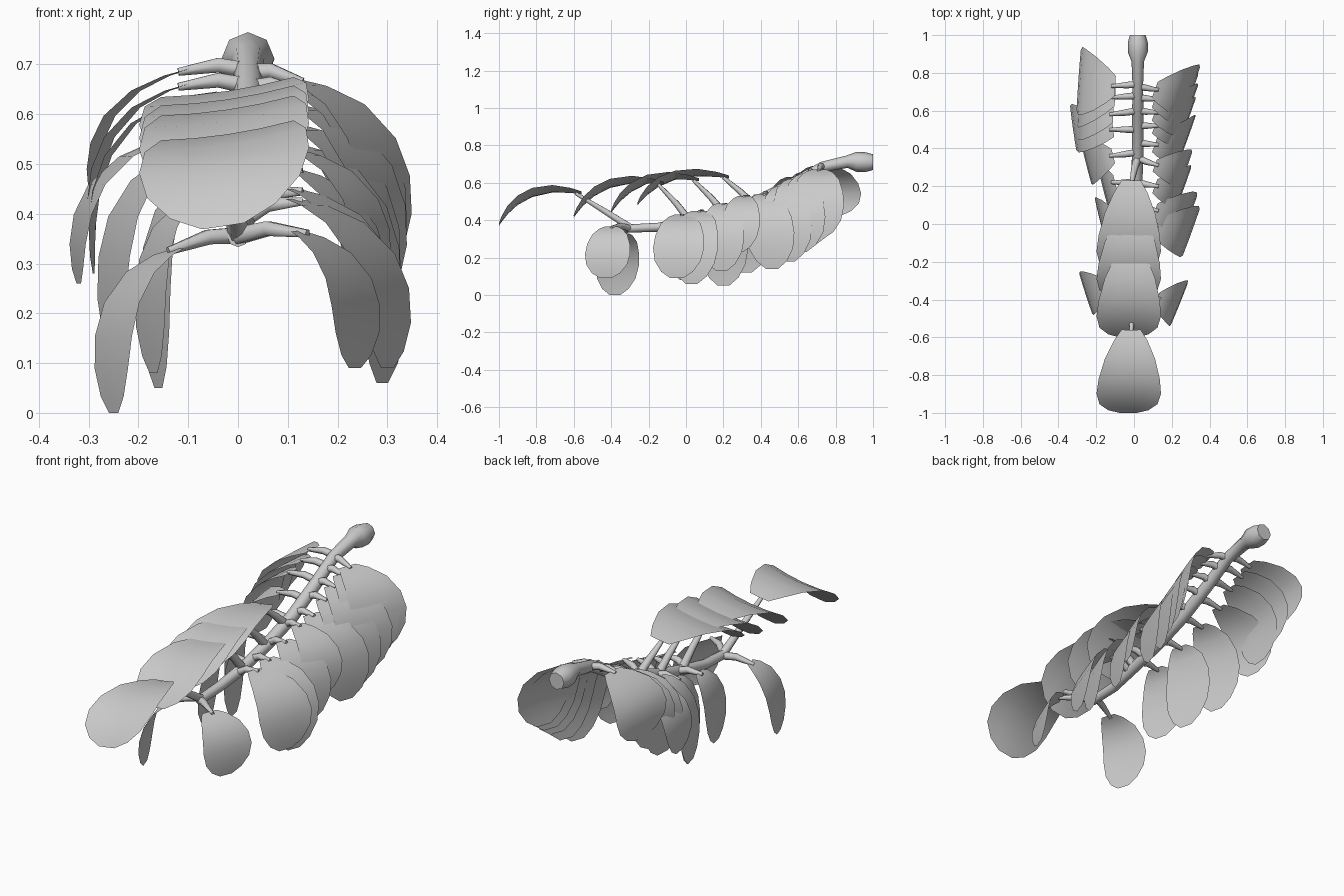
import bpy, bmesh, math
from mathutils import Vector as V

if "Cube" in bpy.data.objects:
    bpy.data.objects.remove(bpy.data.objects["Cube"])

def material(name, c):
    m = bpy.data.materials.new(name)
    m.diffuse_color = (c, c, c, 1)
    m.use_nodes = True
    m.node_tree.nodes["Principled BSDF"].inputs["Base Color"].default_value = m.diffuse_color
    return m

GREY = material("pale grey", 0.6)

def finish(name, bm, angle=50):
    me = bpy.data.meshes.new(name)
    bm.to_mesh(me)
    bm.free()
    me.materials.append(GREY)
    ob = bpy.data.objects.new(name, me)
    bpy.context.collection.objects.link(ob)
    bpy.ops.object.select_all(action='DESELECT')
    ob.select_set(True)
    bpy.context.view_layer.objects.active = ob
    bpy.ops.object.shade_smooth_by_angle(angle=math.radians(angle))

def tube(name, pts, radii, sides=6):
    """Tapered tube through points, capped at both ends."""
    bm = bmesh.new()
    pts = [V(p) for p in pts]
    rings = []
    for i, p in enumerate(pts):
        d = (pts[min(i + 1, len(pts) - 1)] - pts[max(i - 1, 0)]).normalized()
        a = d.cross(V((0, 0, 1))).normalized()
        b = a.cross(d)
        rings.append([bm.verts.new(p + radii[i] * (a * math.cos(t) + b * math.sin(t)))
                      for t in [2 * math.pi * k / sides for k in range(sides)]])
    for r, s in zip(rings, rings[1:]):
        for k in range(sides):
            bm.faces.new((r[k], r[(k + 1) % sides], s[(k + 1) % sides], s[k]))
    bm.faces.new(rings[0])
    bm.faces.new(rings[-1])
    bmesh.ops.recalc_face_normals(bm, faces=bm.faces)
    finish(name, bm, 62)

# half width of a leaf along its length (base to rounded tip)
OUTLINE = [(0, .3), (.1, .52), (.28, .78), (.5, .95), (.68, 1), (.83, .9), (.94, .62), (1, .25)]

def leaf(name, base, ctrl, tip, across, width, cup):
    """Leaf blade: curved midrib, rounded outline, cupped cross-section."""
    bm = bmesh.new()
    base, ctrl, tip, across = V(base), V(ctrl), V(tip), V(across).normalized()
    rows = []
    for t, w in OUTLINE:
        p = base * (1 - t) ** 2 + ctrl * 2 * t * (1 - t) + tip * t * t
        d = ((ctrl - base) * (1 - t) + (tip - ctrl) * t).normalized()
        n = d.cross(across).normalized()
        rows.append([bm.verts.new(p + across * (u * w * width / 2) - n * (cup * (u * w) ** 2))
                     for u in (-1, -.5, 0, .5, 1)])
    for r, s in zip(rows, rows[1:]):
        for k in range(4):
            bm.faces.new((r[k], r[k + 1], s[k + 1], s[k]))
    finish(name, bm, 80)

# main stem with swollen end
STEM = [(0, -.31, .355), (0, -.15, .362), (.01, 0, .39), (.015, .2, .44), (.02, .4, .51),
        (.02, .58, .6), (.02, .73, .685), (.02, .86, .712), (.02, .91, .712),
        (.02, .96, .71), (.02, 1, .71)]
tube("main_stem", STEM, [.022, .024, .026, .029, .031, .03, .028, .033, .053, .053, .042], 8)

def stem_at(y):
    for a, b in zip(STEM, STEM[1:]):
        if a[1] <= y <= b[1]:
            return V(a).lerp(V(b), (y - a[1]) / (b[1] - a[1]))
    return V(STEM[0])

# side leaves: stem y, base (x, y, z), tip (x, y, z), blade angle, width
RIGHT = [
    (.73, .11, .71, .67, .30, .70, .30, 20, .30),
    (.67, .11, .66, .65, .29, .66, .27, 20, .30),
    (.60, .11, .59, .62, .29, .61, .23, 20, .30),
    (.52, .11, .52, .58, .28, .55, .18, 20, .28),
    (.43, .11, .42, .54, .28, .46, .14, 20, .28),
    (.35, .11, .31, .53, .27, .28, .23, 20, .22),
    (.22, .11, .20, .49, .26, .19, .13, 20, .25),
    (.10, .11, .07, .45, .29, .03, .06, 20, .27),
    (-.02, .11, -.02, .43, .30, -.05, .09, 20, .29),
    (-.30, .12, -.40, .365, .235, -.43, .09, 22, .26)]
LEFT = [
    (.74, -.10, .73, .69, -.29, .77, .42, -4, .36),
    (.68, -.10, .67, .66, -.29, .67, .34, -4, .32),
    (.60, -.11, .58, .63, -.29, .60, .28, -3, .30),
    (.50, -.11, .50, .56, -.32, .51, .26, 8, .26),
    (.38, -.11, .36, .52, -.25, .32, .12, 14, .26),
    (.22, -.10, .22, .46, -.16, .20, .05, 14, .26),
    (.06, -.10, .04, .42, -.17, 0, .08, 14, .26),
    (-.28, -.12, -.34, .33, -.25, -.38, .0, 18, .24)]
for side, rows in (("right", RIGHT), ("left", LEFT)):
    s = 1 if side == "right" else -1
    for i, (sy, bx, by, bz, tx, ty, tz, ang, w) in enumerate(rows, 1):
        root, base, tip = stem_at(sy), V((bx, by, bz)), V((tx, ty, tz))
        a = math.radians(ang)
        ctrl = (tx + s * .035, (by + ty) / 2, bz - .05)
        mid = root.lerp(base, .5) + V((0, 0, .01))
        tube(f"{side}_stalk_{i}", [root, mid, base + V((s * .02, 0, -.005))], [.019, .017, .009])
        leaf(f"{side}_leaf_{i}", base, ctrl, tip, (s * math.sin(a), math.cos(a), 0), w, .002 * s)

# upper leaves arching toward the front: stem y, base (y, z), tip (y, z)
TOP = [(.35, .23, .63, -.26, .485), (.20, .07, .615, -.40, .445),
       (.02, -.12, .595, -.60, .42), (-.29, -.56, .545, -1, .375)]
for i, (sy, by, bz, ty, tz) in enumerate(TOP, 1):
    root, base = stem_at(sy), V((-.015, by, bz))
    mid = root.lerp(base, .5) - V((0, 0, .008))
    tube(f"upper_stalk_{i}", [root, mid, base + V((0, -.03, -.002))], [.022, .018, .01])
    leaf(f"upper_leaf_{i}", base, (-.025, by * .33 + ty * .67, bz + .07), (-.03, ty, tz),
         (1, 0, .15), .345, -.013)
